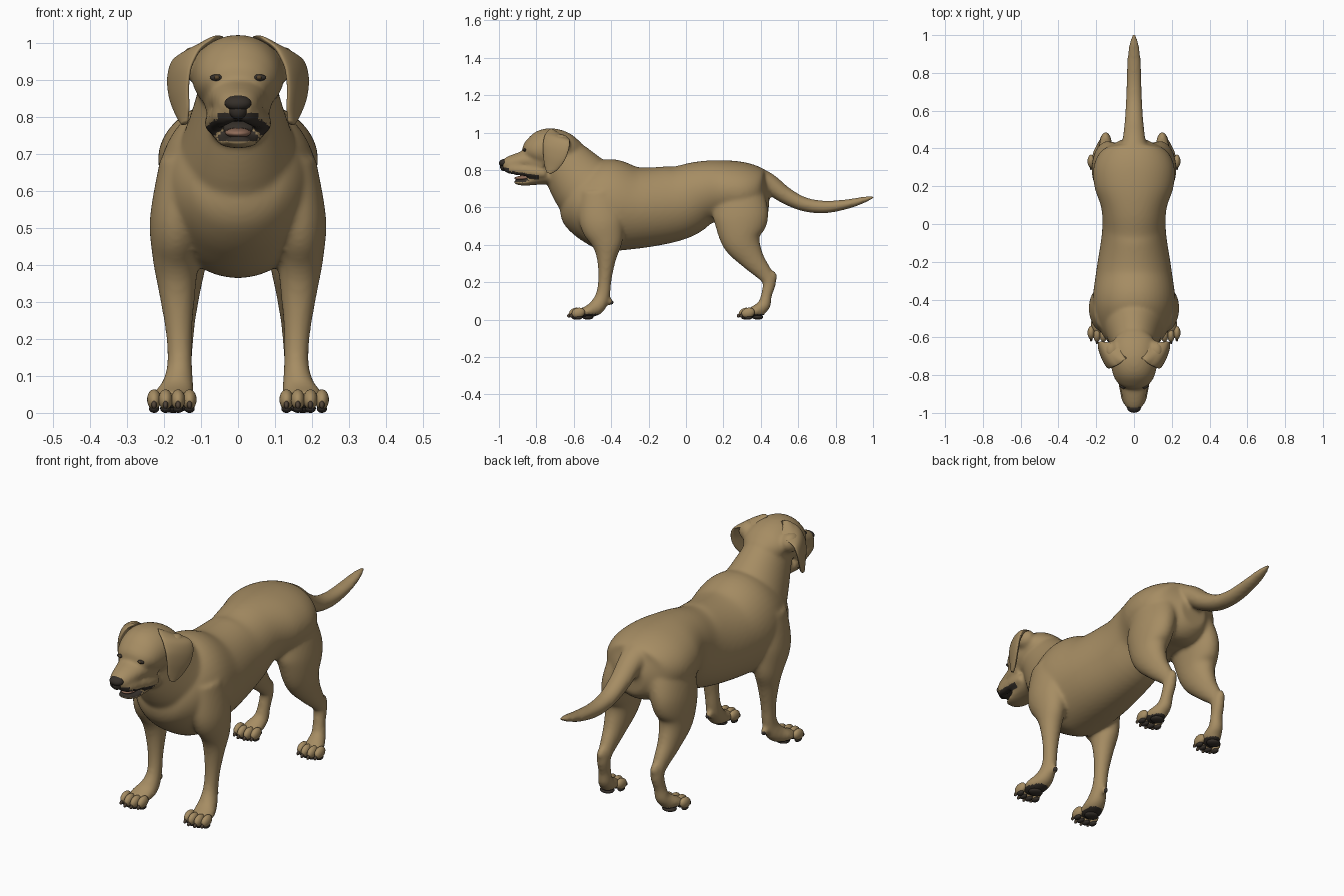
import bpy, bmesh, math
from mathutils import Vector, Matrix
from mathutils.bvhtree import BVHTree

if "Cube" in bpy.data.objects:
    bpy.data.objects.remove(bpy.data.objects["Cube"])


def material(name, r, g, b):
    m = bpy.data.materials.new(name)
    m.use_nodes = True
    m.diffuse_color = (r, g, b, 1)
    shader = next(n for n in m.node_tree.nodes if n.type == 'BSDF_PRINCIPLED')
    shader.inputs["Base Color"].default_value = (r, g, b, 1)
    shader.inputs["Roughness"].default_value = 0.8
    return m


fur = material("tan_fur", .38, .265, .125)
dark = material("dark_skin", .035, .028, .022)
claw = material("claw_brown", .085, .06, .04)
pink = material("tongue_pink", .28, .15, .1)
iris = material("eye_brown", .1, .06, .025)


def catmull(pts, steps):
    """Smooth interpolation through rows of numbers."""
    rows = [Vector(p) for p in pts]
    out = []
    for i in range(len(rows) - 1):
        a, b, c = rows[max(i - 1, 0)], rows[i], rows[i + 1]
        d = rows[min(i + 2, len(rows) - 1)]
        for k in range(steps):
            t = k / steps
            out.append(.5 * (2 * b + (c - a) * t + (2 * a - 5 * b + 4 * c - d) * t * t
                             + (3 * b - a - 3 * c + d) * t ** 3))
    return out + [rows[-1]]


def tube(bm, pts, side=1, skew=0, sides=48, steps=6):
    """Loft of ellipses; rows are x, y, z, half width, half depth."""
    rows = catmull(pts, steps)
    rings = []
    for i, p in enumerate(rows):
        t = rows[min(i + 1, len(rows) - 1)] - rows[max(i - 1, 0)]
        t = Vector((0, t[1], t[2])).normalized()
        up = Vector((1, 0, 0)).cross(t)
        ring = []
        for k in range(sides):
            a = math.tau * k / sides
            co = Vector(p[:3]) + up * (p[4] * math.sin(a))
            co.x += p[3] * math.cos(a) + skew * (co.y - p[1])
            co.x *= side
            ring.append(bm.verts.new(co))
        rings.append(ring)
    for lo, hi in zip(rings, rings[1:]):
        for k in range(sides):
            n = (k + 1) % sides
            bm.faces.new((lo[k], lo[n], hi[n], hi[k]))
    bm.faces.new(rings[0])
    bm.faces.new(rings[-1])
    bmesh.ops.recalc_face_normals(bm, faces=bm.faces)


def ball(bm, centre, radii, tilt=0):
    m = (Matrix.Translation(centre) @ Matrix.Rotation(tilt, 4, 'X')
         @ Matrix.Diagonal((*radii, 1)))
    bmesh.ops.create_uvsphere(bm, u_segments=20, v_segments=12, radius=1, matrix=m)


def finish(bm, name, *mats):
    mesh = bpy.data.meshes.new(name)
    bm.to_mesh(mesh)
    bm.free()
    for m in mats:
        mesh.materials.append(m)
    mesh.polygons.foreach_set("use_smooth", [True] * len(mesh.polygons))
    ob = bpy.data.objects.new(name, mesh)
    bpy.context.scene.collection.objects.link(ob)
    return ob


def spine(rows):
    return [(0, *r) for r in rows]


# Trunk, neck, skull, muzzle, jaw and tail, all on the centre line
torso = [(-.665, .63, .05, .05), (-.63, .625, .13, .13), (-.55, .62, .185, .195),
         (-.42, .612, .218, .247), (-.25, .598, .2, .217), (-.05, .625, .17, .2),
         (.08, .675, .172, .172), (.2, .69, .21, .162), (.31, .68, .212, .158),
         (.39, .655, .165, .14), (.445, .65, .07, .08)]
neck = [(-.7, .91, .1, .1), (-.645, .84, .115, .138), (-.55, .72, .155, .178),
        (-.46, .64, .2, .2)]
skull = [(-.56, .92, .05, .03), (-.61, .915, .105, .075), (-.7, .915, .125, .107),
         (-.77, .905, .118, .107), (-.82, .89, .1, .078), (-.848, .872, .07, .045)]
muzzle = [(-.76, .84, .095, .075), (-.84, .85, .08, .058), (-.9, .842, .066, .048),
          (-.95, .83, .052, .04), (-.98, .823, .034, .028)]
jaw = [(-.7, .775, .08, .05), (-.8, .75, .066, .03), (-.87, .734, .054, .018),
       (-.918, .738, .032, .013)]
tail = [(.36, .765, .08, .06), (.44, .73, .062, .053), (.53, .665, .051, .045),
        (.63, .617, .044, .038), (.74, .602, .04, .034), (.86, .617, .036, .026),
        (.95, .64, .026, .017), (1.008, .657, .008, .006)]
bm = bmesh.new()
for part in (torso, neck, skull, muzzle, jaw, tail):
    tube(bm, spine(part))

# Legs, lips, brows and ear roots, mirrored
front_leg = [(.135, -.46, .69, .075, .11), (.163, -.45, .53, .075, .12),
             (.168, -.425, .42, .063, .088), (.165, -.425, .33, .05, .053),
             (.16, -.433, .22, .036, .036), (.158, -.445, .13, .034, .038),
             (.165, -.475, .07, .045, .043), (.175, -.52, .045, .055, .033),
             (.178, -.575, .034, .045, .021)]
hind_leg = [(.1, .28, .68, .1, .135), (.137, .292, .55, .085, .148),
            (.15, .295, .43, .07, .108), (.152, .35, .33, .05, .068),
            (.15, .42, .245, .034, .043), (.15, .445, .2, .03, .037),
            (.155, .43, .13, .03, .029), (.162, .415, .075, .036, .035),
            (.173, .37, .045, .048, .031), (.18, .325, .034, .042, .021)]
upper_lip = [(.02, -.968, .808, .022, .02), (.038, -.935, .805, .026, .028),
             (.054, -.87, .797, .024, .03), (.066, -.8, .787, .024, .03),
             (.07, -.75, .78, .02, .02)]
for s in (1, -1):
    tube(bm, front_leg, s)
    tube(bm, hind_leg, s)
    tube(bm, upper_lip, s)
    ball(bm, (s * .15, .458, .228), (.024, .03, .035))
    ball(bm, (s * .17, .385, .043), (.04, .042, .03))
    ball(bm, (s * .055, -.8, .938), (.035, .035, .02))
    ball(bm, (s * .155, -.408, .095), (.018, .02, .02))
    ball(bm, (s * .118, -.672, .945), (.042, .055, .048))
body = finish(bm, "body", fur)

# Blend the body into one smooth skin
remesh = body.modifiers.new("blend", 'REMESH')
remesh.mode = 'VOXEL'
remesh.voxel_size = .0085
remesh.use_smooth_shade = True
soft = body.modifiers.new("soften", 'SMOOTH')
soft.factor = .5
soft.iterations = 11
graph = bpy.context.evaluated_depsgraph_get()
skin = bpy.data.meshes.new_from_object(body.evaluated_get(graph))
body.modifiers.clear()
body.data = skin
skin.materials.clear()
for m in (fur, dark):
    skin.materials.append(m)

# Dark lips and paw soles
for p in skin.polygons:
    c, n = p.center, p.normal
    p.use_smooth = True
    upper = c.y < -.79 and .75 < c.z < .8 and n.z < -.35
    front = c.y < -.94 and .76 < c.z < .812 and abs(c.x) < .055
    lower = c.y < -.79 and .73 < c.z < .775 and n.z > .1
    sole = c.z < .03 and n.z < -.5
    p.material_index = int(upper or front or lower or sole)

# Nose, mouth lining and tongue
bm = bmesh.new()
ball(bm, (0, -.972, .838), (.037, .028, .021), .2)
ball(bm, (0, -.974, .818), (.024, .02, .024))
finish(bm, "nose", dark)
bm = bmesh.new()
ball(bm, (0, -.8, .768), (.06, .06, .026))
finish(bm, "mouth_lining", dark)
bm = bmesh.new()
ball(bm, (0, -.868, .758), (.036, .05, .013), .06)
finish(bm, "tongue", pink)

surface = BVHTree.FromPolygons([v.co for v in skin.vertices],
                               [p.vertices[:] for p in skin.polygons])
ear = [(.06, -.68, 1.0, .015, .04), (.1, -.685, .99, .02, .058),
       (.138, -.69, .968, .02, .068), (.158, -.695, .925, .017, .07),
       (.16, -.705, .87, .015, .06), (.15, -.722, .815, .012, .038),
       (.144, -.735, .783, .008, .012)]
for s, label in ((1, "left"), (-1, "right")):
    # Hanging ear
    bm = bmesh.new()
    tube(bm, ear, s, skew=.4)
    finish(bm, label + "_ear", fur)
    # Eye seated on the face, with dark lids
    seat = surface.ray_cast(Vector((s * .057, -2, .907)), Vector((0, 1, 0)))[0]
    bm = bmesh.new()
    ball(bm, seat, (.019, .008, .009))
    finish(bm, label + "_eyelids", dark)
    bm = bmesh.new()
    ball(bm, seat, (.009, .011, .007))
    finish(bm, label + "_eye", iris)
    # Toes, claws and pads
    for end, y in (("front", -.59), ("hind", .318)):
        toes, claws, pads = bmesh.new(), bmesh.new(), bmesh.new()
        for dx in (-.048, -.017, .017, .048):
            x = s * (.179 + dx)
            ty = y + (.014 if abs(dx) > .03 else 0)
            ball(toes, (x, ty, .036), (.019, .036, .027), .25)
            ball(claws, (x, ty - .034, .022), (.007, .013, .01), .5)
            ball(pads, (x, ty, .011), (.014, .022, .011))
        ball(pads, (s * .175, y + .065, .013), (.036, .03, .013))
        if end == "front":
            ball(pads, (s * .157, -.402, .092), (.011, .014, .012))
        finish(toes, f"{label}_{end}_toes", fur)
        finish(claws, f"{label}_{end}_claws", claw)
        finish(pads, f"{label}_{end}_pads", dark)
